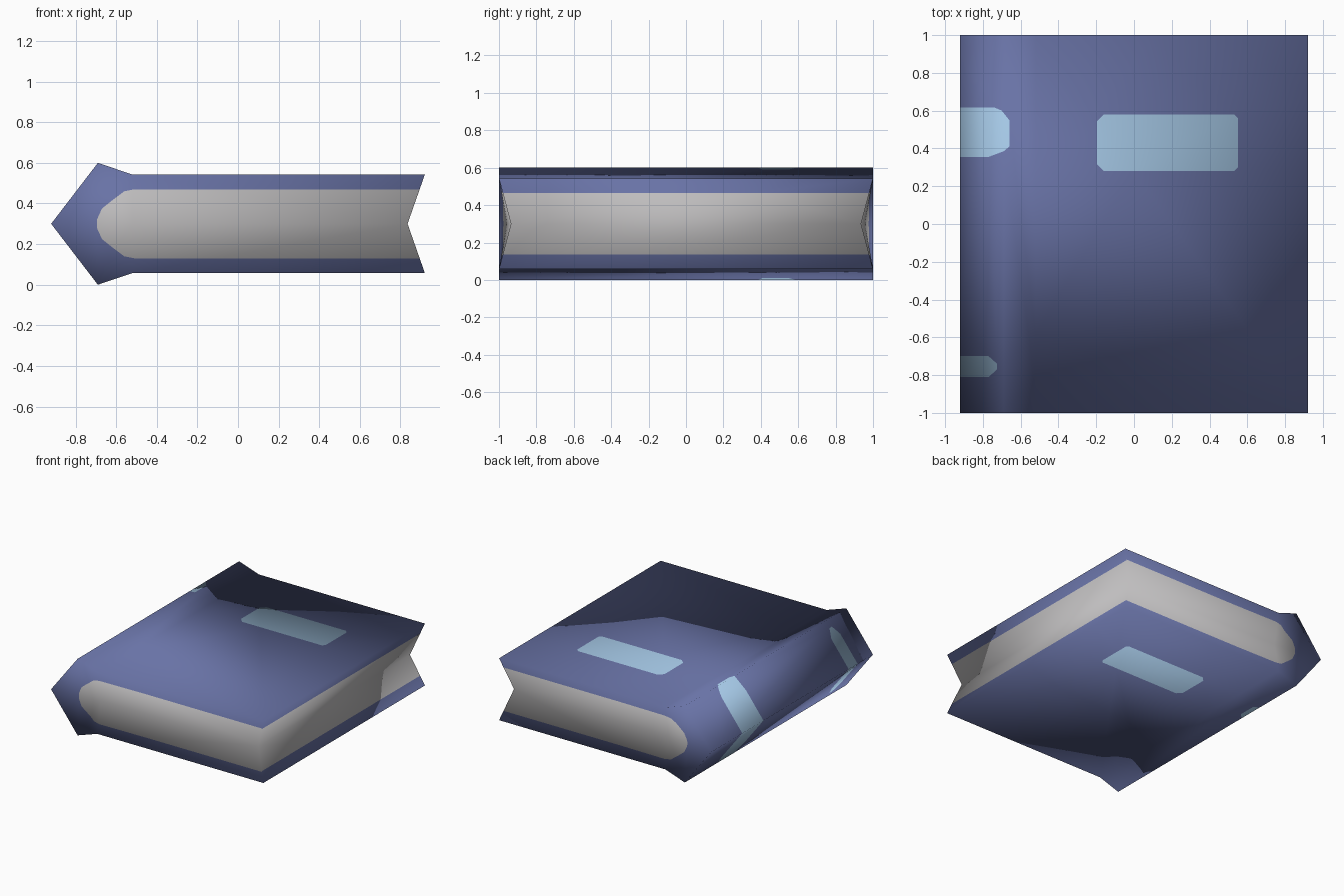
import bpy, bmesh
from mathutils import Vector
from mathutils.bvhtree import BVHTree
from mathutils.interpolate import poly_3d_calc

if "Cube" in bpy.data.objects:
    bpy.data.objects.remove(bpy.data.objects["Cube"])

def material(name, rgb):
    m = bpy.data.materials.new(name)
    m.diffuse_color = (*rgb, 1)
    m.use_nodes = True
    m.node_tree.nodes["Principled BSDF"].inputs["Base Color"].default_value = m.diffuse_color
    return m

mats = [material("cover_blue", (0.14, 0.17, 0.38)),
        material("page_grey", (0.52, 0.51, 0.515)),
        material("label_light_blue", (0.37, 0.57, 0.78))]

# Book body: section in x, z (ends at y = +-1), hollowed fore-edge and page ends
profile = [(-0.92, 0.30), (-0.69, 0.60), (-0.52, 0.5425), (0.92, 0.5425),
           (0.835, 0.30), (0.92, 0.0575), (-0.52, 0.0575), (-0.69, 0.0)]
bm = bmesh.new()
rings = []
for s in (-1, 1):
    ring = [bm.verts.new((x, s * (0.936 if i == 4 else 1), z)) for i, (x, z) in enumerate(profile)]
    mid = bm.verts.new((-0.52, s * 0.957, 0.30))
    for ids in ((0, 1), (1, 2), (2, 3, 4), (4, 5, 6), (6, 7), (7, 0)):
        bm.faces.new([ring[i] for i in ids] + [mid])
    rings.append(ring)
for i in range(8):
    j = (i + 1) % 8
    bm.faces.new((rings[0][i], rings[0][j], rings[1][j], rings[1][i]))
bmesh.ops.triangulate(bm, faces=bm.faces[:])
bmesh.ops.recalc_face_normals(bm, faces=bm.faces[:])
bm.normal_update()

# Keep the smooth normals of the simple shape, so the colour cuts do not alter shading
tree = BVHTree.FromBMesh(bm)
coarse = [([v.co.copy() for v in f.verts], [v.normal.copy() for v in f.verts]) for f in bm.faces]

def paint(pick, axes, pts, index):
    """Cut a convex counter-clockwise outline into the picked faces and colour its inside."""
    a, b = axes
    sides = []
    for p, q in zip(pts, pts[1:] + pts[:1]):
        co, no = Vector(), Vector()
        co[a], co[b] = p
        no[a], no[b] = q[1] - p[1], p[0] - q[0]
        sides.append((co, no.normalized()))

    def inside(f, limit):
        c = f.calc_center_median()
        return pick(f, c) and all((c - co).dot(no) < 0 for co, no in sides[:limit])

    for n, (co, no) in enumerate(sides):
        faces = [f for f in bm.faces if inside(f, n)]
        edges = {e for f in faces for e in f.edges}
        verts = {v for f in faces for v in f.verts}
        bmesh.ops.bisect_plane(bm, geom=faces + list(edges) + list(verts),
                               plane_co=co, plane_no=no, dist=1e-5)
        bm.normal_update()
    for f in bm.faces:
        if inside(f, len(sides)):
            f.material_index = index

# Page block on both ends and the fore-edge
curve = [(-0.51, 0.47), (-0.56, 0.46), (-0.62, 0.415), (-0.67, 0.375), (-0.695, 0.32)]
outline = [(1, 0.13), (1, 0.47)] + curve + [(x, 0.6 - z) for x, z in reversed(curve)]
outline[-1] = (-0.51, 0.13)
for s in (-1, 1):
    paint(lambda f, c: f.normal.y * s > 0.6, (0, 2), outline, 1)
paint(lambda f, c: f.normal.x > 0.6, (1, 2),
      [(-1.1, 0.135), (1.1, 0.135), (1.1, 0.465), (-1.1, 0.465)], 1)

# Cover labels, top and bottom
label = [(-0.16, 0.28), (0.53, 0.28), (0.55, 0.30), (0.55, 0.56), (0.53, 0.58),
         (-0.16, 0.58), (-0.195, 0.545), (-0.195, 0.315)]
for s in (-1, 1):
    paint(lambda f, c: f.normal.z * s > 0.9 and c.x > -0.5, (0, 1), label, 2)

# Spine labels wrapping over the spine
big = [(-0.95, 0.355), (-0.77, 0.355), (-0.69, 0.385), (-0.66, 0.41), (-0.66, 0.55),
       (-0.70, 0.60), (-0.74, 0.617), (-0.95, 0.617)]
small = [(-0.95, -0.81), (-0.77, -0.81), (-0.725, -0.77), (-0.725, -0.74),
         (-0.77, -0.70), (-0.95, -0.70)]
for shape in (big, small):
    for s in (-1, 1):
        paint(lambda f, c: f.normal.z * s > 0.3 and abs(f.normal.y) < 0.5 and c.x < -0.52,
              (0, 1), shape, 2)

# Finished object with smooth shading
bmesh.ops.triangulate(bm, faces=bm.faces[:])
mesh = bpy.data.meshes.new("book")
bm.to_mesh(mesh)
bm.free()
for m in mats:
    mesh.materials.append(m)
mesh.shade_smooth()
normals = []
for v in mesh.vertices:
    cos, nos = coarse[tree.find_nearest(v.co)[2]]
    n = Vector()
    for w, vn in zip(poly_3d_calc(cos, v.co), nos):
        n += w * vn
    normals.append(n.normalized())
mesh.normals_split_custom_set_from_vertices(normals)
book = bpy.data.objects.new("book", mesh)
bpy.context.collection.objects.link(book)
